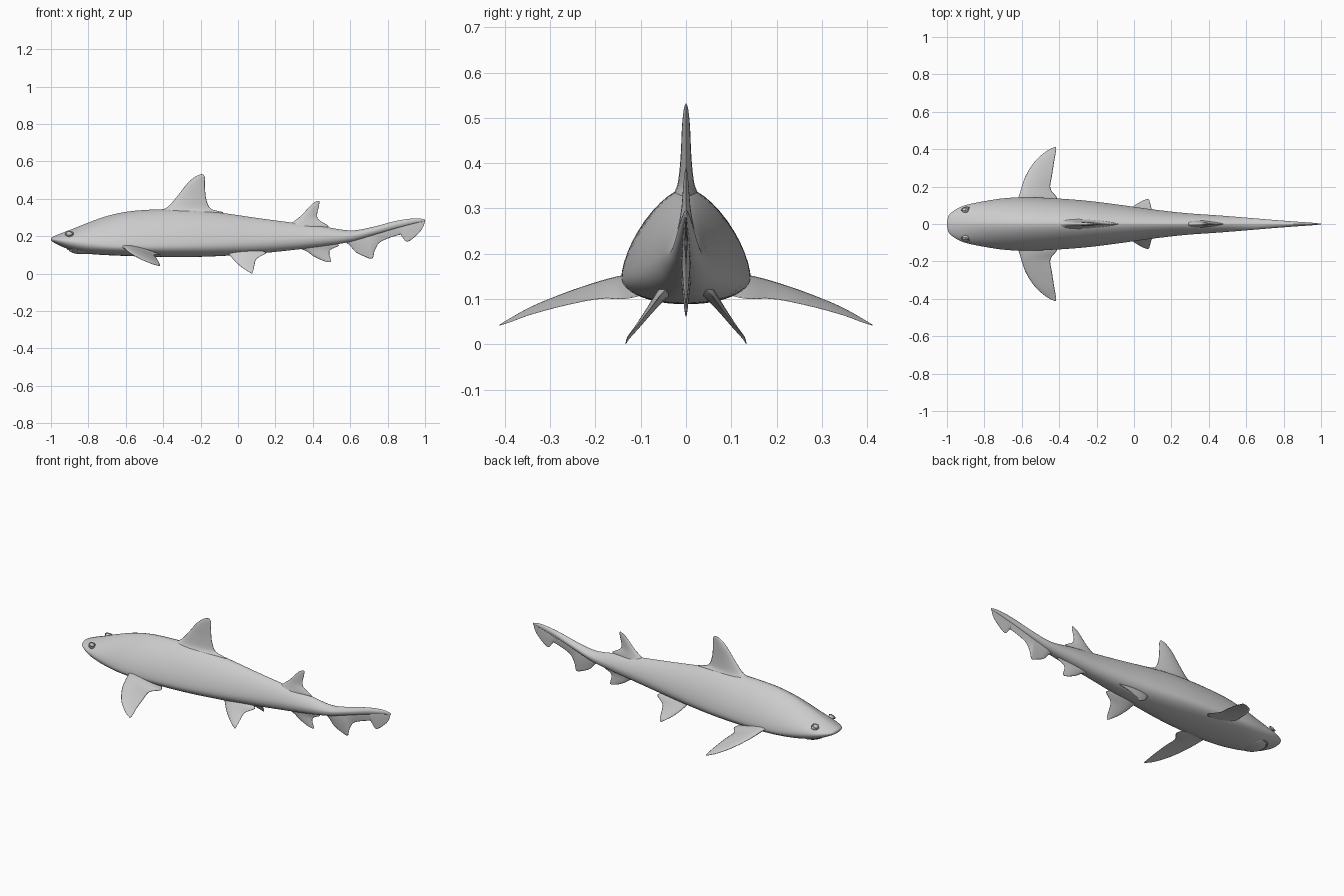
import bpy, bmesh, math
from mathutils import Vector


def smooth_rows(rows, steps):
    # Catmull-Rom interpolation between rows of numbers
    out = []
    for i in range(len(rows) - 1):
        a, b = rows[max(i - 1, 0)], rows[i]
        c, d = rows[i + 1], rows[min(i + 2, len(rows) - 1)]
        for s in range(steps):
            t = s / steps
            out.append([0.5 * (2 * q + (r - p) * t + (2 * p - 5 * q + 4 * r - w) * t * t
                               + (3 * q - p - 3 * r + w) * t ** 3)
                        for p, q, r, w in zip(a, b, c, d)])
    out.append(list(rows[-1]))
    return out


def loft(name, rings, mirror=False):
    bm = bmesh.new()
    loops = [[bm.verts.new(p) for p in ring] for ring in rings]
    n = len(loops[0])
    for a, b in zip(loops, loops[1:]):
        for i in range(n):
            j = (i + 1) % n
            bm.faces.new((a[i], a[j], b[j], b[i]))
    bm.faces.new(loops[0])
    bm.faces.new(loops[-1])
    bmesh.ops.recalc_face_normals(bm, faces=bm.faces)
    me = bpy.data.meshes.new(name)
    bm.to_mesh(me)
    bm.free()
    return finish(name, me, mirror)


def finish(name, me, mirror):
    for p in me.polygons:
        p.use_smooth = True
    ob = bpy.data.objects.new(name, me)
    bpy.context.collection.objects.link(ob)
    if mirror:
        m = ob.modifiers.new("mirror", 'MIRROR')
        m.use_axis = (False, True, False)
        m.use_mirror_merge = False
    return ob


def fin(name, rows, normal=(0, 1, 0), mirror=False, steps=5, n=10):
    # rows: leading point, trailing point, half thickness
    rows = [(r[0], 0, r[1], r[2], 0, r[3], r[4]) if len(r) == 5 else r for r in rows]
    nrm = Vector(normal).normalized()
    rings = []
    for r in smooth_rows(rows, steps):
        lead, trail, h = Vector(r[:3]), Vector(r[3:6]), r[6]
        ring = []
        for k in range(2 * n):
            side = 1 if k <= n else -1
            u = k / n if k <= n else (2 * n - k) / n
            t = u * u * (3 - 2 * u)
            thick = h * 2.6 * math.sqrt(t) * (1 - t)
            ring.append(lead.lerp(trail, t) + nrm * thick * side)
        rings.append(ring)
    return loft(name, rings, mirror)


# Body: x, half width, bottom, widest height, top
sections = [
    (-1.0, .008, .180, .185, .190), (-.992, .042, .171, .184, .196),
    (-.97, .066, .158, .181, .206), (-.93, .090, .140, .176, .222),
    (-.88, .106, .122, .170, .241), (-.80, .122, .106, .160, .273),
    (-.70, .137, .099, .150, .308), (-.58, .143, .094, .146, .333),
    (-.42, .137, .089, .148, .344), (-.25, .124, .089, .153, .343),
    (-.08, .103, .095, .160, .324), (.10, .078, .107, .170, .298),
    (.28, .058, .125, .182, .274), (.45, .046, .146, .192, .253),
    (.60, .034, .170, .202, .231), (.72, .024, .204, .229, .250),
    (.85, .014, .243, .264, .283), (.95, .007, .270, .283, .296),
    (1.0, .002, .280, .285, .290)]


def body_ring(s, n=48):
    x, w, lo, mid, hi = s
    ring = []
    for k in range(n):
        a = 2 * math.pi * k / n
        c, q = math.cos(a), math.sin(a)
        e = 2 / 1.6 if q > 0 else 2 / 2.2
        y = math.copysign(abs(c) ** e, c) * w
        z = mid + (hi - mid) * q ** e if q > 0 else mid - (mid - lo) * abs(q) ** e
        ring.append((x, y, z))
    return ring


loft("body", [body_ring(s) for s in smooth_rows(sections, 5)])

# Fins on the centre line
fin("front_dorsal_fin", [
    (-.46, .29, -.10, .315, .034), (-.42, .33, -.08, .328, .028),
    (-.37, .362, -.145, .348, .018), (-.32, .42, -.17, .40, .012),
    (-.27, .483, -.177, .47, .009), (-.225, .521, -.177, .512, .005),
    (-.195, .532, -.184, .529, .001)])
fin("rear_dorsal_fin", [
    (.26, .25, .46, .24, .022), (.29, .273, .483, .255, .016),
    (.335, .308, .43, .29, .010), (.37, .345, .424, .325, .007),
    (.402, .377, .433, .36, .004), (.428, .390, .435, .387, .001)])
fin("anal_fin", [
    (.27, .17, .50, .17, .018), (.30, .143, .54, .152, .013),
    (.36, .123, .495, .128, .009), (.405, .093, .488, .105, .006),
    (.455, .069, .495, .08, .003), (.488, .061, .499, .064, .001)])
fin("tail_fin", [
    (.56, .21, .565, .178, .012), (.60, .222, .60, .148, .012),
    (.63, .228, .63, .115, .011), (.68, .238, .675, .092, .010),
    (.70, .243, .718, .081, .009), (.715, .246, .732, .125, .008),
    (.75, .256, .765, .172, .008), (.82, .273, .86, .207, .006),
    (.85, .28, .875, .200, .005), (.88, .286, .907, .171, .004),
    (.92, .291, .965, .215, .003), (.96, .294, .99, .25, .002),
    (.99, .292, 1.0, .283, .001)])

# Paired fins
fin("pectoral_fin", [
    (-.64, .09, .150, -.44, .09, .110, .018), (-.615, .15, .143, -.41, .135, .100, .016),
    (-.60, .20, .130, -.447, .19, .100, .013), (-.578, .26, .112, -.438, .26, .087, .009),
    (-.53, .335, .083, -.426, .34, .066, .006), (-.47, .388, .056, -.417, .39, .048, .003),
    (-.425, .412, .042, -.416, .412, .042, .001)],
    normal=(.18, .22, 1), mirror=True)
fin("pelvic_fin", [
    (-.07, .04, .125, .12, .04, .125, .016), (-.045, .06, .100, .15, .055, .110, .012),
    (-.02, .083, .070, .10, .078, .080, .008), (.015, .107, .038, .088, .105, .045, .005),
    (.05, .126, .014, .082, .127, .018, .003), (.072, .133, .001, .077, .133, .002, .001)],
    normal=(0, .79, .61), mirror=True)


def ellipsoid(name, loc, radii, mirror=False):
    bm = bmesh.new()
    bmesh.ops.create_uvsphere(bm, u_segments=24, v_segments=14, radius=1)
    for v in bm.verts:
        v.co = Vector(loc) + Vector(v.co[i] * radii[i] for i in range(3))
    me = bpy.data.meshes.new(name)
    bm.to_mesh(me)
    bm.free()
    return finish(name, me, mirror)


def tube(name, pts, radius, mirror=False, closed=False):
    cu = bpy.data.curves.new(name, 'CURVE')
    cu.dimensions = '3D'
    cu.bevel_depth = radius
    cu.bevel_resolution = 2
    sp = cu.splines.new('POLY')
    sp.points.add(len(pts) - 1)
    for p, co in zip(sp.points, pts):
        p.co = (*co, 1)
    sp.use_cyclic_u = closed
    return finish_curve(name, cu, mirror)


def finish_curve(name, cu, mirror):
    ob = bpy.data.objects.new(name, cu)
    bpy.context.collection.objects.link(ob)
    if mirror:
        ob.modifiers.new("mirror", 'MIRROR').use_axis = (False, True, False)
    return ob


# Eyes with lids
ellipsoid("eye", (-.902, .073, .213), (.017, .013, .012), True)
ring = [2 * math.pi * k / 24 for k in range(24)]
tube("eyelid", [(-.902 + .02 * math.cos(a), .081 + .005 * math.cos(a) - .008 * math.sin(a),
                 .213 + .013 * math.sin(a)) for a in ring], .003, True, True)

# Lower jaw and lip
ellipsoid("lower_jaw", (-.83, 0, .128), (.075, .075, .024))
tube("lip", [(-.84 - .072 * math.cos(a), .072 * math.sin(a), .124 + .008 * math.cos(a))
             for a in [math.pi * (k / 20 - .5) for k in range(21)]], .004)
